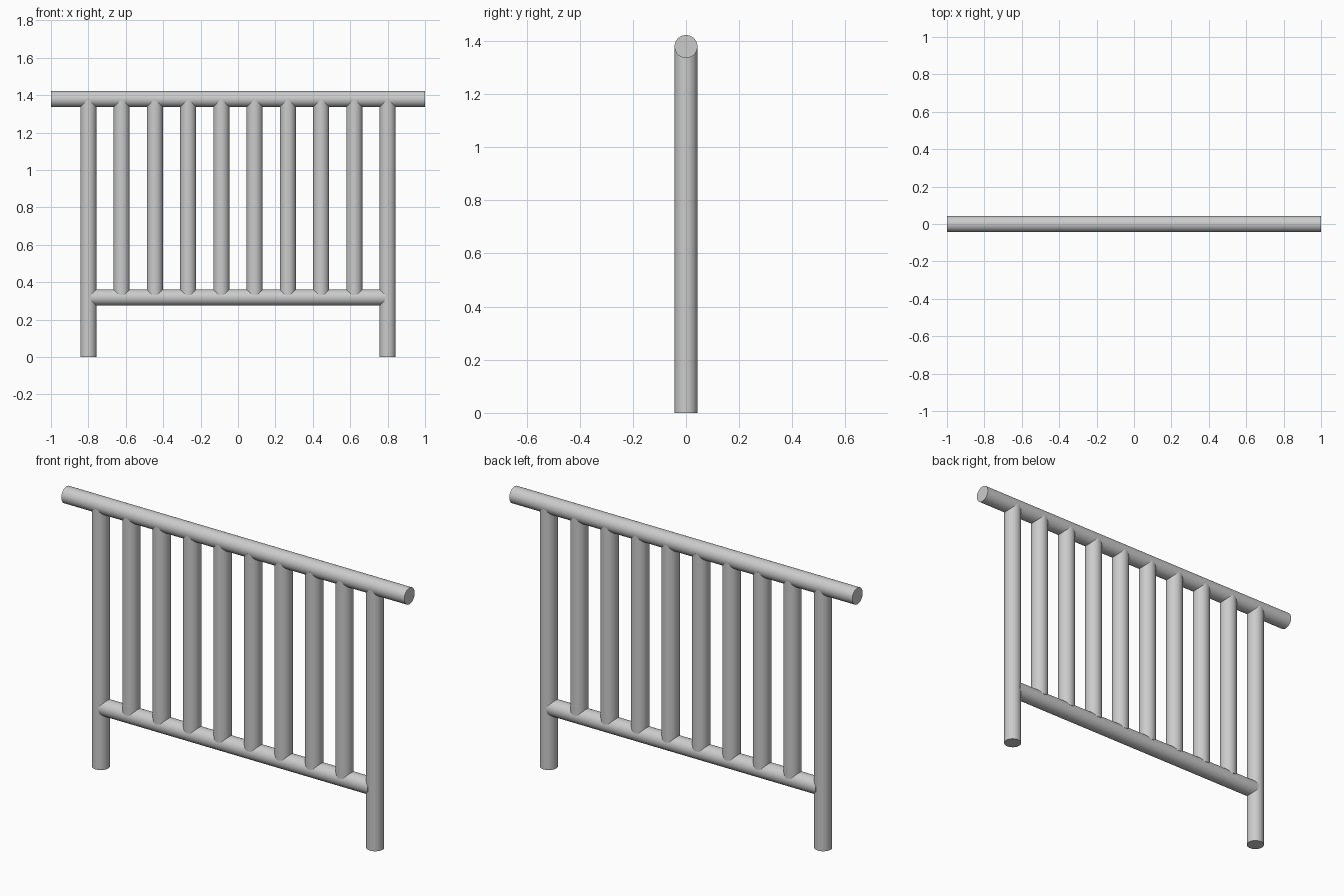
import bpy
from mathutils import Vector

if "Cube" in bpy.data.objects:
    bpy.data.objects.remove(bpy.data.objects["Cube"])

R = 0.0432        # tube radius
TOP = 1.379       # handrail axis height
LOW = 0.318       # lower rail axis height
POST_X = 0.8


def tube(name, a, b, radius=R):
    a, b = Vector(a), Vector(b)
    d = b - a
    bpy.ops.mesh.primitive_cylinder_add(
        vertices=48, radius=radius, depth=d.length, location=(a + b) / 2,
        rotation=d.to_track_quat('Z', 'Y').to_euler())
    ob = bpy.context.object
    ob.name = name
    bpy.ops.object.shade_smooth_by_angle()
    return ob


# Horizontal rails
tube("handrail", (-1, 0, TOP), (1, 0, TOP))
tube("lower_rail", (-POST_X + 0.015, 0, LOW), (POST_X - 0.015, 0, LOW))

# End posts reach the ground, balusters stand on the lower rail
N = 10
for i in range(N):
    x = -POST_X + 2 * POST_X * i / (N - 1)
    is_post = i in (0, N - 1)
    tube("post" if is_post else "baluster",
         (x, 0, 0 if is_post else LOW + 0.014), (x, 0, TOP - 0.006))
